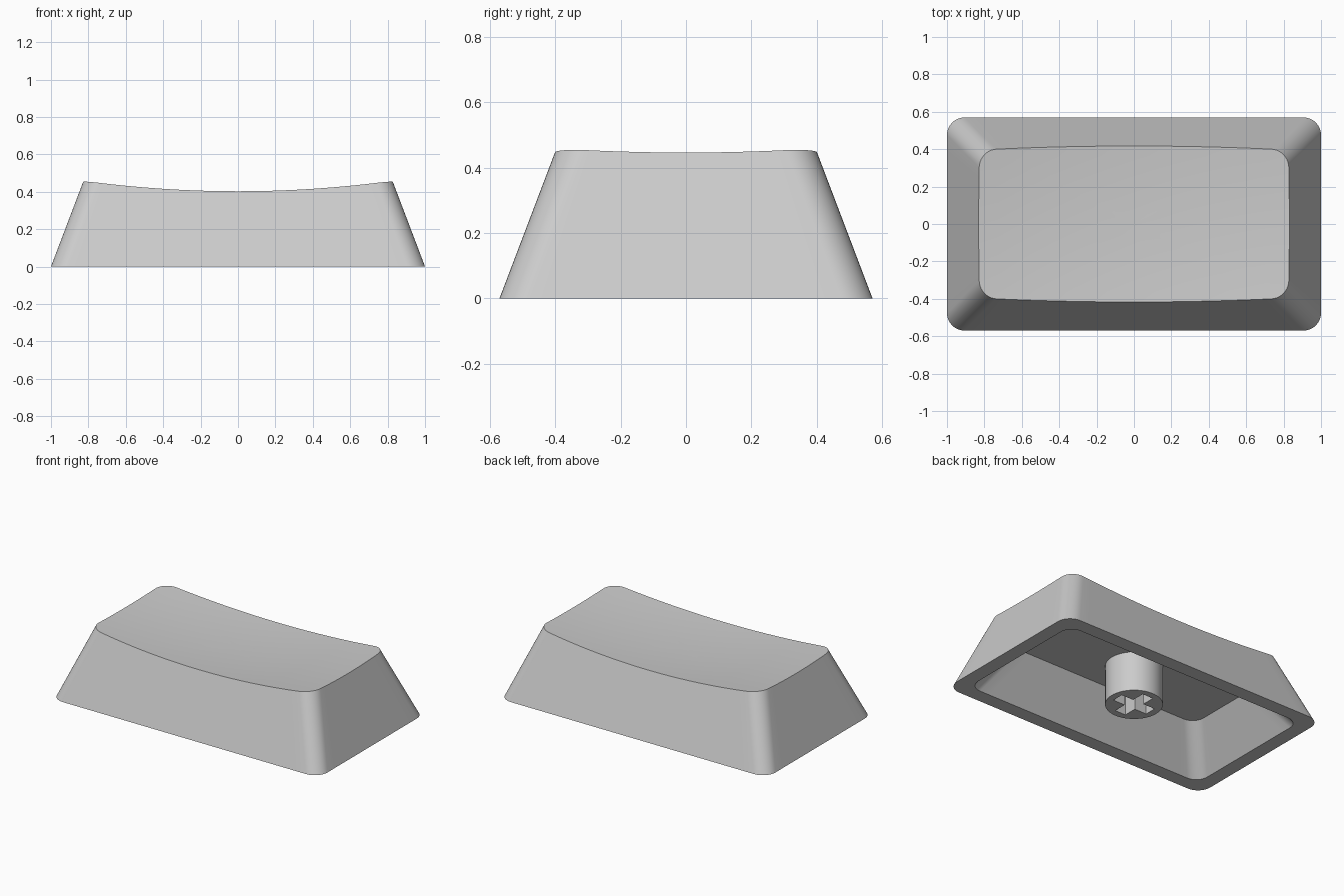
import bpy, bmesh, math
from mathutils import Vector

if "Cube" in bpy.data.objects:
    bpy.data.objects.remove(bpy.data.objects["Cube"])

HX, HY = 1.0, 0.57        # half size of the base
SLOPE = 0.38              # inward lean of the outer walls
WALL = 0.095              # rim thickness
CEILING = 0.267           # height of the hollow
LEAN = 0.18               # inset of the hollow at its ceiling

mat = bpy.data.materials.new("grey plastic")
mat.diffuse_color = (0.6, 0.6, 0.6, 1)
mat.use_nodes = True
mat.node_tree.nodes["Principled BSDF"].inputs["Base Color"].default_value = mat.diffuse_color


def finish(bm, name):
    bmesh.ops.recalc_face_normals(bm, faces=bm.faces)
    mesh = bpy.data.meshes.new(name)
    bm.to_mesh(mesh)
    bm.free()
    mesh.materials.append(mat)
    ob = bpy.data.objects.new(name, mesh)
    bpy.context.collection.objects.link(ob)
    bpy.ops.object.select_all(action='DESELECT')
    ob.select_set(True)
    bpy.context.view_layer.objects.active = ob
    bpy.ops.object.shade_smooth_by_angle(angle=math.radians(30))
    return ob


def dish(x, y):
    """Shallow spherical hollow of the top."""
    return 0.388 + 6 - math.sqrt(36 - x * x - y * y)


def rounded_rect(hx, hy, r, arc=10, long=24, short=12):
    """Counter-clockwise outline with evenly divided straight sides."""
    pts = []
    for i, (sx, sy) in enumerate([(1, 1), (-1, 1), (-1, -1), (1, -1)]):
        c = Vector((sx * (hx - r), sy * (hy - r)))
        for k in range(arc + 1):
            a = math.pi / 2 * (i + k / arc)
            pts.append(c + r * Vector((math.cos(a), math.sin(a))))
        n = long if i % 2 == 0 else short
        step = Vector((-2 * sx * (hx - r), 0)) if i % 2 == 0 else Vector((0, -2 * sy * (hy - r)))
        pts += [pts[-1] + step * k / n for k in range(1, n)]
    return pts


def add_ring(bm, coords):
    return [bm.verts.new(c) for c in coords]


def bridge(bm, a, b):
    n = len(a)
    for i in range(n):
        j = (i + 1) % n
        bm.faces.new((a[i], a[j], b[j], b[i]))


# Cap shell: flat-roofed hollow, rim, leaning walls and dished top
bm = bmesh.new()
base = rounded_rect(HX, HY, 0.095)
top = []
for i in range(len(base)):
    z = 0.45
    for _ in range(8):                      # settle each wall line on the dish
        q = rounded_rect(HX - SLOPE * z, HY - SLOPE * z, 0.095)[i]
        z = dish(*q)
    top.append(q)

inner_low = rounded_rect(HX - WALL, HY - WALL, 0.085)
inner_high = rounded_rect(HX - WALL - LEAN, HY - WALL - LEAN, 0.085)
rings = [add_ring(bm, [(*p, z) for p in pts]) for pts, z in
         ((inner_high, CEILING), (inner_low, 0), (base, 0))]
for k in range(8):
    s = 1 - k / 8
    rings.append(add_ring(bm, [(*(p * s), dish(*(p * s))) for p in top]))
for a, b in zip(rings, rings[1:]):
    bridge(bm, a, b)
bm.faces.new(rings[0])
centre = bm.verts.new((0, 0, dish(0, 0)))
last = rings[-1]
for i in range(len(last)):
    bm.faces.new((last[i], last[(i + 1) % len(last)], centre))
finish(bm, "cap_shell")

# Stem: round post with a cross-shaped socket
bm = bmesh.new()
N, R, ARM, W, DEPTH = 64, 0.175, 0.13, 0.04, 0.25
circle = [(R * math.cos(2 * math.pi * i / N), R * math.sin(2 * math.pi * i / N)) for i in range(N)]
cross = []
for i in range(4):
    c, s = round(math.cos(i * math.pi / 2)), round(math.sin(i * math.pi / 2))
    for x, y in ((ARM, -W), (ARM, W), (W, W)):
        cross.append((c * x - s * y, s * x + c * y))
post_low, post_high = [add_ring(bm, [(*p, z) for p in circle]) for z in (0, CEILING)]
hole_low, hole_high = [add_ring(bm, [(*p, z) for p in cross]) for z in (0, DEPTH)]
bridge(bm, post_low, post_high)
bridge(bm, hole_low, hole_high)
bm.faces.new(hole_high)
edges = [bm.edges.get((r[i], r[(i + 1) % len(r)])) for r in (post_low, hole_low) for i in range(len(r))]
bmesh.ops.triangle_fill(bm, edges=edges, use_beauty=True, normal=(0, 0, -1))
finish(bm, "stem")
